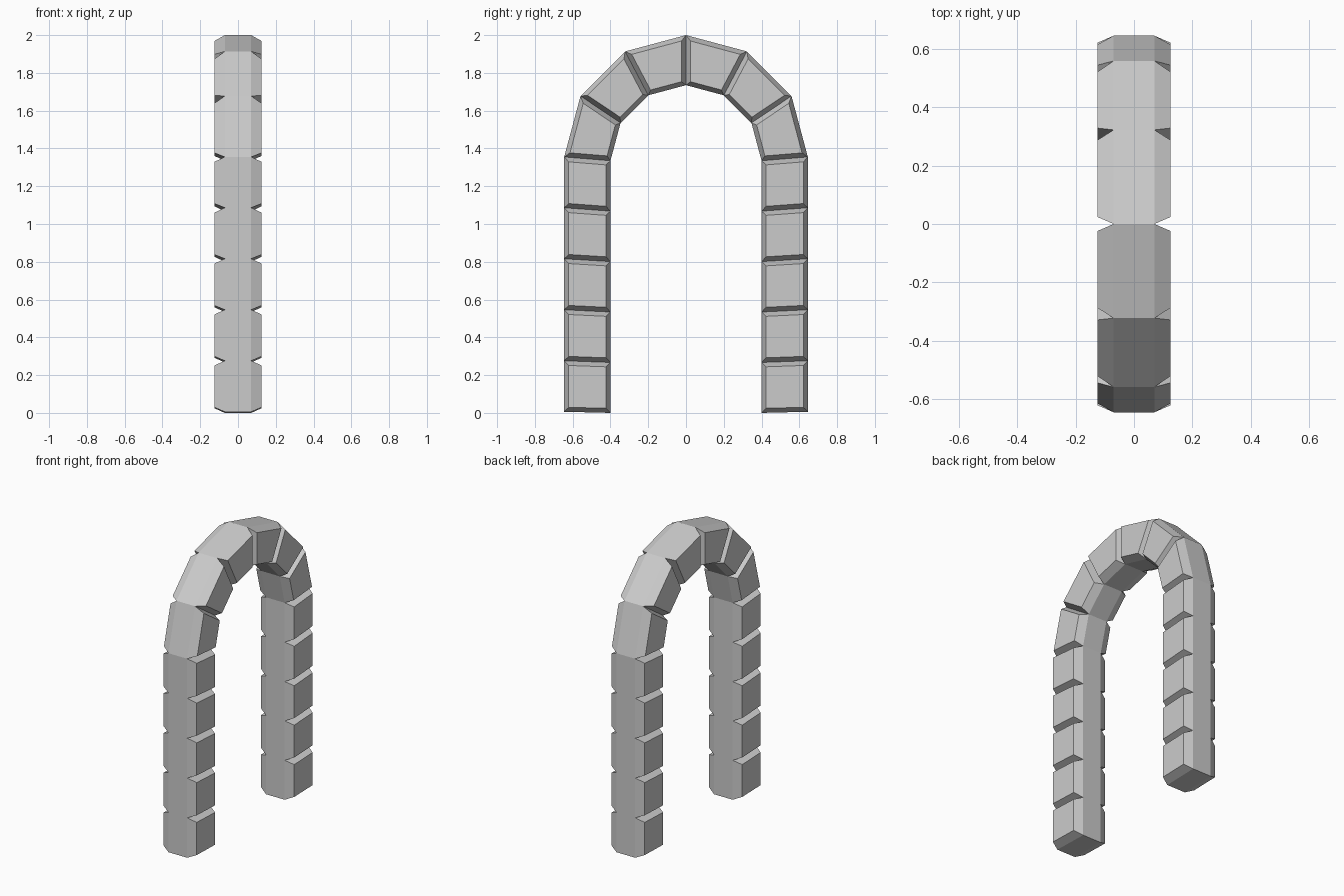
import bpy, bmesh, math

if "Cube" in bpy.data.objects:
    bpy.data.objects.remove(bpy.data.objects["Cube"])

HALF_CORE = 0.07    # half depth at the joints
HALF_FULL = 0.125   # half depth at the raised block faces
BEVEL = 0.024       # width of the chamfer round each block face

# joint lines (outer y,z and inner y,z) for one leg and half the arch
half = [((0.645, 0.006 + 0.27 * k), (0.40, 0.267 * k)) for k in range(5)]
for i in range(4):
    a = math.radians(30 * i)
    half.append(((0.645 * math.cos(a), 1.355 + 0.645 * math.sin(a)),
                 (0.40 * math.cos(a), 1.335 + 0.40 * math.sin(a))))
mirrored = [((-o[0], o[1]), (-i[0], i[1])) for o, i in reversed(half[:-1])]
joints = half + mirrored

# continuous arch core, one section per stone
bm = bmesh.new()
rings = []
for o, i in joints:
    rings.append([bm.verts.new((x, p[0], p[1])) for x, p in
                  ((-HALF_CORE, o), (HALF_CORE, o), (HALF_CORE, i), (-HALF_CORE, i))])
sides = []
for r, s in zip(rings, rings[1:]):
    for k in range(4):
        n = (k + 1) % 4
        f = bm.faces.new((r[k], r[n], s[n], s[k]))
        if k in (1, 3):
            sides.append(f)
bm.faces.new(rings[0])
bm.faces.new(rings[-1])
bmesh.ops.recalc_face_normals(bm, faces=bm.faces[:])

# raise a chamfered face on both sides of every stone
bmesh.ops.inset_individual(bm, faces=sides, thickness=BEVEL,
                           depth=HALF_FULL - HALF_CORE, use_even_offset=True)

mesh = bpy.data.meshes.new("stone_arch")
bm.to_mesh(mesh)
bm.free()
arch = bpy.data.objects.new("stone_arch", mesh)
bpy.context.collection.objects.link(arch)
